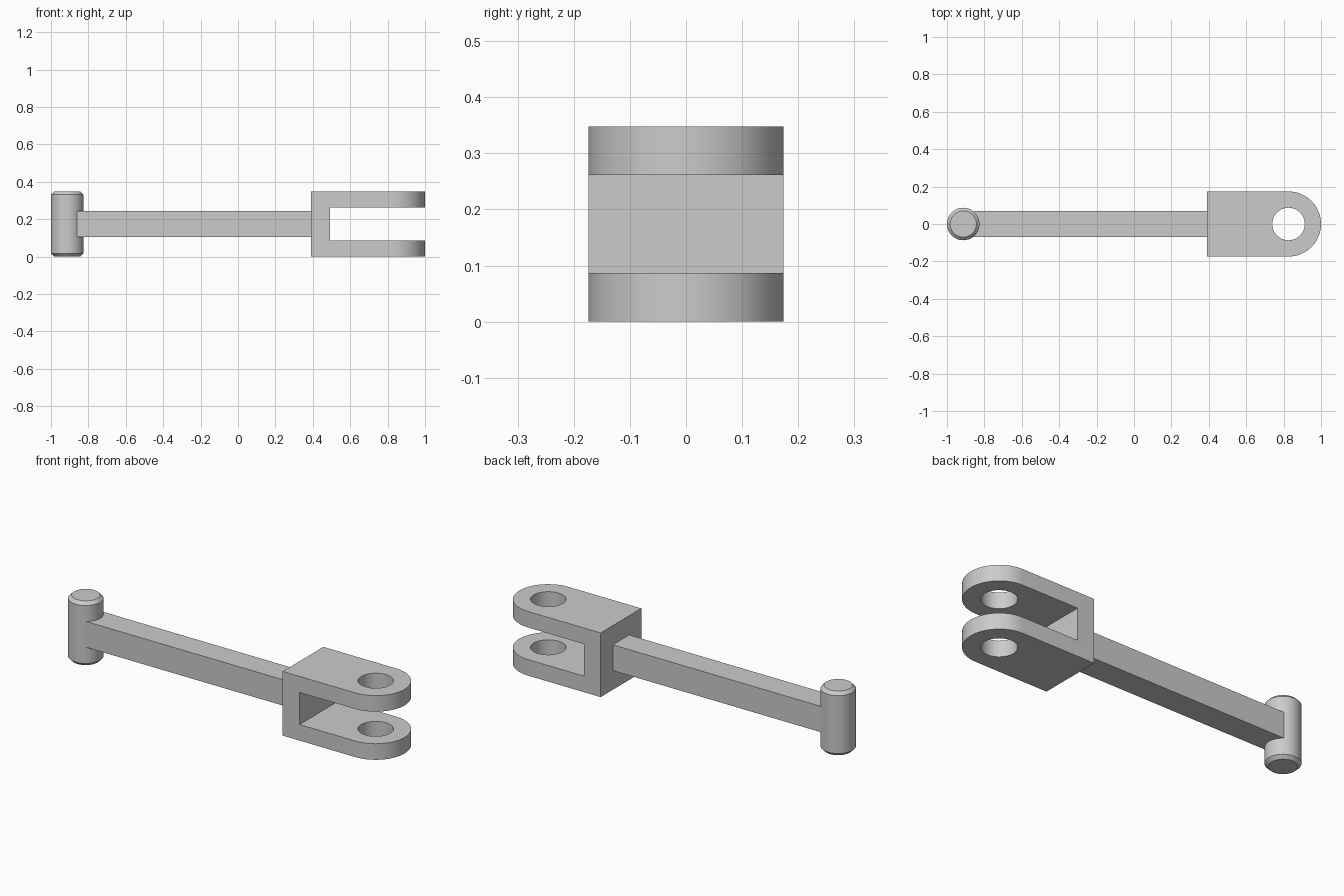
import bpy
import bmesh
from math import cos, sin, pi, radians

cube = bpy.data.objects.get("Cube")
if cube:
    bpy.data.objects.remove(cube, do_unlink=True)

HEIGHT = 0.348
MID = HEIGHT / 2
PIN_X, PIN_R, CHAMFER = -0.913, 0.087, 0.017
ROD_HALF = 0.07
FORK_X, SLOT_X, EYE_X = 0.39, 0.491, 0.826

steel = bpy.data.materials.new("grey steel")
steel.use_nodes = True
colour = (0.6, 0.6, 0.6, 1)
steel.diffuse_color = colour
steel.node_tree.nodes["Principled BSDF"].inputs["Base Color"].default_value = colour


def prism(name, outline, z0, z1):
    """Extrude a counter-clockwise plan outline from z0 to z1."""
    bm = bmesh.new()
    face = bm.faces.new([bm.verts.new((x, y, z0)) for x, y in outline])
    lifted = bmesh.ops.extrude_face_region(bm, geom=[face])["geom"]
    verts = [v for v in lifted if isinstance(v, bmesh.types.BMVert)]
    bmesh.ops.translate(bm, verts=verts, vec=(0, 0, z1 - z0))
    bmesh.ops.recalc_face_normals(bm, faces=bm.faces)
    mesh = bpy.data.meshes.new(name)
    bm.to_mesh(mesh)
    bm.free()
    mesh.materials.append(steel)
    obj = bpy.data.objects.new(name, mesh)
    bpy.context.collection.objects.link(obj)
    return obj


def arc(cx, radius, start, end, steps):
    angles = [start + (end - start) * i / steps for i in range(steps + 1)]
    return [(cx + radius * cos(a), radius * sin(a)) for a in angles]


def circle(cx, radius):
    return arc(cx, radius, 0, 2 * pi, 64)[:-1]


def rectangle(x0, x1, half):
    return [(x0, -half), (x1, -half), (x1, half), (x0, half)]


def apply_modifier(obj, mod):
    bpy.ops.object.select_all(action="DESELECT")
    obj.select_set(True)
    bpy.context.view_layer.objects.active = obj
    bpy.ops.object.modifier_apply(modifier=mod.name)


def cut(obj, cutter):
    mod = obj.modifiers.new("cut", "BOOLEAN")
    mod.operation = "DIFFERENCE"
    mod.solver = "EXACT"
    mod.object = cutter
    apply_modifier(obj, mod)
    bpy.data.objects.remove(cutter, do_unlink=True)


def smooth(obj):
    bpy.ops.object.select_all(action="DESELECT")
    obj.select_set(True)
    bpy.context.view_layer.objects.active = obj
    bpy.ops.object.shade_smooth_by_angle(angle=radians(30))


# Fork: round-ended block, slotted and bored
plan = [(FORK_X, MID), (FORK_X, -MID)] + arc(EYE_X, MID, -pi / 2, pi / 2, 32)
fork = prism("fork", plan, 0, HEIGHT)
cut(fork, prism("slot_cutter", rectangle(SLOT_X, 1.2, 0.3), HEIGHT / 4, HEIGHT * 3 / 4))
cut(fork, prism("eye_cutter", circle(EYE_X, PIN_R), -0.1, HEIGHT + 0.1))
smooth(fork)

# Cross pin with chamfered ends
pin = prism("cross_pin", circle(PIN_X, PIN_R), 0, HEIGHT)
bevel = pin.modifiers.new("chamfer", "BEVEL")
bevel.width = CHAMFER
bevel.segments = 1
bevel.limit_method = "ANGLE"
bevel.angle_limit = radians(60)
apply_modifier(pin, bevel)
smooth(pin)

# Square rod between pin and fork, its end hollowed to fit the pin
rod = prism("rod", rectangle(PIN_X, FORK_X, ROD_HALF), MID - ROD_HALF, MID + ROD_HALF)
cut(rod, prism("saddle_cutter", circle(PIN_X, PIN_R), -0.1, HEIGHT + 0.1))
smooth(rod)
